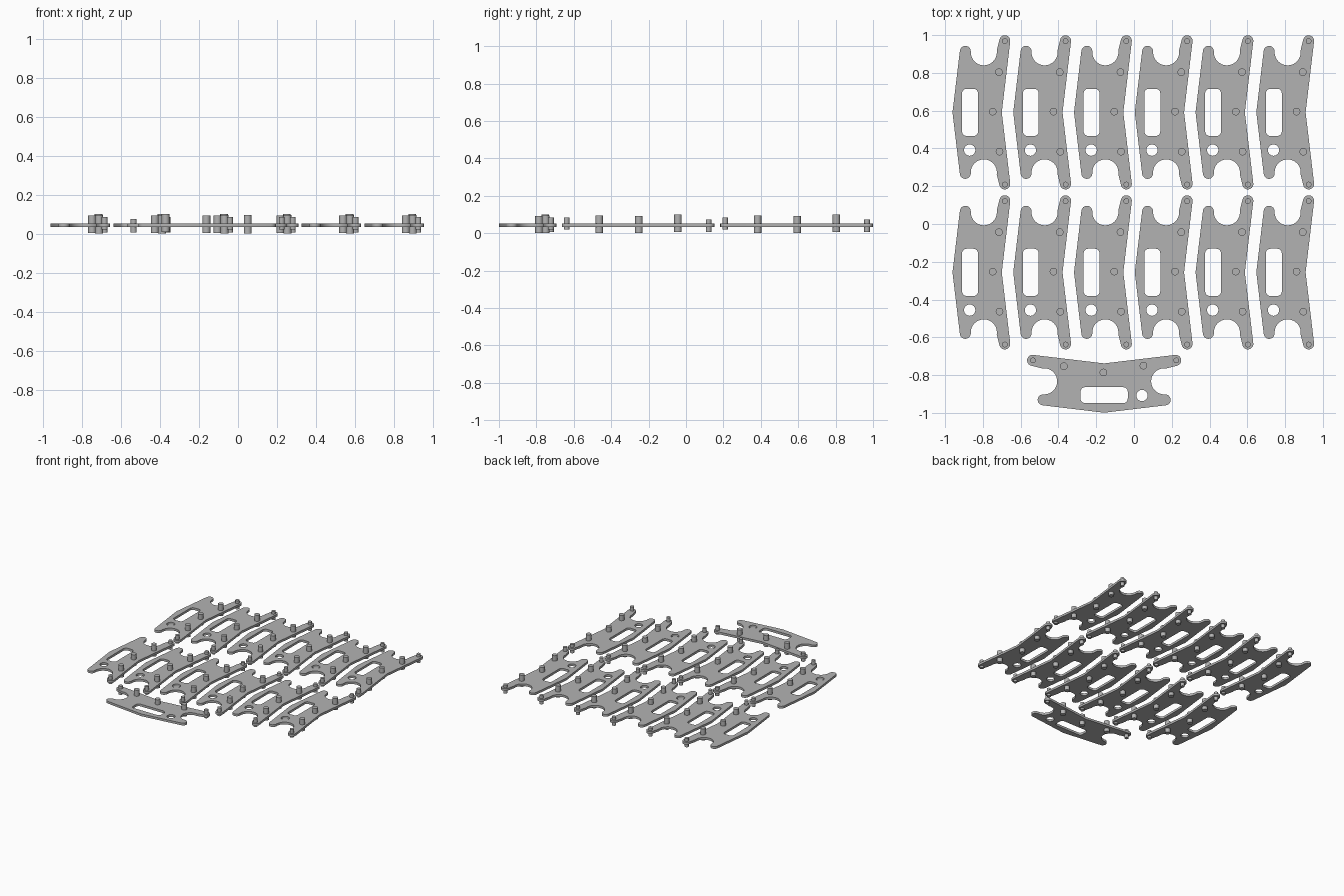
import bpy
import math
from math import cos, sin, radians

cube = bpy.data.objects.get("Cube")
if cube:
    bpy.data.objects.remove(cube, do_unlink=True)

grey = bpy.data.materials.new("plain grey")
grey.use_nodes = True
GREY = (0.45, 0.45, 0.45, 1)
grey.diffuse_color = GREY
grey.node_tree.nodes["Principled BSDF"].inputs["Base Color"].default_value = GREY

Z_LOW, Z_HIGH = 0.034, 0.052


def arc(cx, cy, r, a0, a1, n=12):
    """Points on an arc, angles in degrees."""
    steps = [radians(a0 + (a1 - a0) * i / n) for i in range(n + 1)]
    return [(cx + r * cos(a), cy + r * sin(a)) for a in steps]


def plate_outline():
    # upper half from the left tip to the inner right bend, then mirrored
    half = [(-0.132, 0)]
    half += arc(-0.064, 0.323, 0.029, 173, 0)       # short finger
    half += arc(0.034, 0.318, 0.069, 180, 368, 20)  # concave notch
    half += arc(0.145, 0.379, 0.029, 165, -7)       # long arm
    half.append((0.129, 0))
    return half + [(x, -y) for x, y in half[-2:0:-1]]


def slot_outline(cx, w, h, r):
    pts = []
    for sx, sy, a in ((1, 1, 0), (-1, 1, 90), (-1, -1, 180), (1, -1, 270)):
        pts += arc(cx + sx * (w - r), sy * (h - r), r, a, a + 90, 6)
    return pts


def build_plate_mesh():
    # filled flat curve: the inner loops become holes
    curve = bpy.data.curves.new("side_plate_profile", "CURVE")
    curve.dimensions = "2D"
    curve.fill_mode = "BOTH"
    curve.extrude = (Z_HIGH - Z_LOW) / 2
    loops = [plate_outline(),
             slot_outline(-0.039, 0.042, 0.125, 0.024),
             arc(-0.041, -0.2, 0.03, 0, 345, 23)]
    for pts in loops:
        spline = curve.splines.new("POLY")
        spline.points.add(len(pts) - 1)
        for p, (x, y) in zip(spline.points, pts):
            p.co = (x, y, 0, 1)
        spline.use_cyclic_u = True
    temp = bpy.data.objects.new("plate_profile", curve)
    bpy.context.collection.objects.link(temp)
    mesh = bpy.data.meshes.new_from_object(
        temp.evaluated_get(bpy.context.evaluated_depsgraph_get()))
    bpy.data.objects.remove(temp, do_unlink=True)
    mesh.materials.clear()
    mesh.materials.append(grey)
    return mesh


def build_pin_mesh(r, height):
    bpy.ops.mesh.primitive_cylinder_add(vertices=24, radius=r, depth=height)
    temp = bpy.context.object
    bpy.ops.object.shade_smooth_by_angle(angle=radians(30))
    mesh = temp.data
    mesh.materials.append(grey)
    bpy.data.objects.remove(temp, do_unlink=True)
    return mesh


# pins: name, x, y, radius, bottom, top
PINS = [("rear_end_pin", 0.145, 0.377, 0.015, 0.005, 0.074),
        ("rear_pin", 0.114, 0.213, 0.02, 0.007, 0.1),
        ("middle_pin", 0.081, 0.004, 0.02, 0.002, 0.092),
        ("front_pin", 0.117, -0.208, 0.02, 0.0, 0.095),
        ("front_end_pin", 0.145, -0.382, 0.015, 0.02, 0.085)]

plate_mesh = build_plate_mesh()
pin_meshes = [build_pin_mesh(r, top - low) for _, _, _, r, low, top in PINS]


def place(name, x, y, angle=0):
    plate = bpy.data.objects.new(name, plate_mesh)
    bpy.context.collection.objects.link(plate)
    plate.location = (x, y, (Z_LOW + Z_HIGH) / 2)
    plate.rotation_euler.z = angle
    c, s = cos(angle), sin(angle)
    for (pin, px, py, _, low, top), mesh in zip(PINS, pin_meshes):
        ob = bpy.data.objects.new(name + "_" + pin, mesh)
        bpy.context.collection.objects.link(ob)
        ob.location = (x + px * c - py * s, y + px * s + py * c, (low + top) / 2)


# two rows of six plates, and one laid crosswise in front
for row, y in enumerate((0.591, -0.256)):
    for col in range(6):
        place(f"plate_{row + 1}_{col + 1}", -0.829 + col * 0.3217, y)
place("crosswise_plate", -0.158, -0.867, math.pi / 2)
